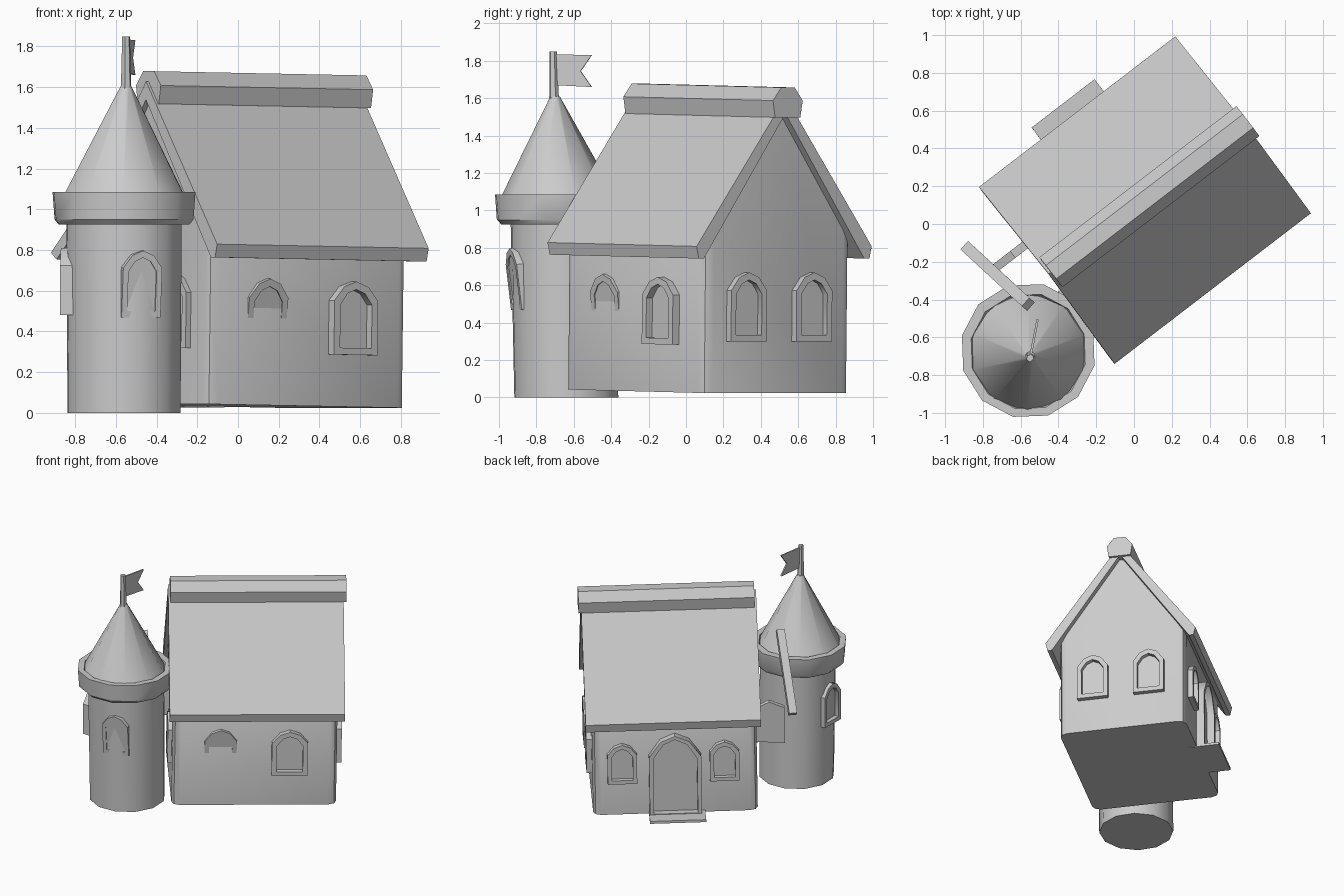
import bpy, bmesh, math
from mathutils import Matrix, Vector

if "Cube" in bpy.data.objects:
    bpy.data.objects.remove(bpy.data.objects["Cube"])

R = Matrix.Rotation
T = Matrix.Translation

stone = bpy.data.materials.new("plain_grey")
stone.diffuse_color = (0.6, 0.6, 0.6, 1)
stone.use_nodes = True
stone.node_tree.nodes["Principled BSDF"].inputs["Base Color"].default_value = stone.diffuse_color

# House frame: x along the ridge, y across it, slightly sagging to the right
HOUSE = R(math.radians(37.5), 4, 'Z') @ R(math.radians(0.9), 4, 'Y')
RIDGE = 0.065


def finish(name, bm, matrix, angle=35):
    bmesh.ops.recalc_face_normals(bm, faces=bm.faces[:])
    me = bpy.data.meshes.new(name)
    bm.to_mesh(me)
    bm.free()
    me.materials.append(stone)
    me.shade_smooth()
    me.set_sharp_from_angle(angle=math.radians(angle))
    ob = bpy.data.objects.new(name, me)
    ob.matrix_world = matrix
    bpy.context.collection.objects.link(ob)
    return ob


def loft(rings):
    """Skin equal-length rings of points and cap both ends."""
    bm = bmesh.new()
    vs = [[bm.verts.new(p) for p in ring] for ring in rings]
    n = len(vs[0])
    for a, b in zip(vs, vs[1:]):
        for i in range(n):
            bm.faces.new((a[i], a[(i + 1) % n], b[(i + 1) % n], b[i]))
    bm.faces.new(vs[0])
    bm.faces.new(vs[-1])
    return bm


def along_ridge(profile, x0, x1):
    return loft([[(x, y + RIDGE, z) for y, z in profile] for x in (x0, x1)])


def box(name, lo, hi, matrix):
    (x0, y0, z0), (x1, y1, z1) = lo, hi
    base = [(x0, y0), (x1, y0), (x1, y1), (x0, y1)]
    finish(name, loft([[(x, y, z) for x, y in base] for z in (z0, z1)]), matrix)


def circle(cx, cy, z, r, n, turn=0.3):
    return [(cx + r * math.cos(turn + 2 * math.pi * i / n),
             cy + r * math.sin(turn + 2 * math.pi * i / n), z) for i in range(n)]


def opening(name, frame, pos, facing, w, h, out=0.04, lean=0, rim=0.72):
    """Arched frame with a sunken pane; it faces -y before turning."""
    k = w / 2
    arch = [(-k, 0), (k, 0), (k, .74 * h), (.55 * k, .93 * h), (0, h),
            (-.55 * k, .93 * h), (-k, .74 * h)]
    inner = [(x * rim, h * .47 + (z - h * .47) * (rim + .08)) for x, z in arch]
    rings = [[(x, y, z) for x, z in s] for s, y in
             ((arch, .05), (arch, -out), (inner, -out), (inner, -.004))]
    m = frame @ T(Vector(pos)) @ R(math.radians(facing), 4, 'Z') @ R(math.radians(lean), 4, 'X')
    finish(name, loft(rings), m)


# House walls with gables and rounded corners
bm = along_ridge([(-.495, .035), (.495, .035), (.495, .85), (0, 1.55), (-.495, .85)], -.515, .715)
corners = [e for e in bm.edges
           if abs(e.verts[0].co.z - e.verts[1].co.z) > .3
           and abs(e.verts[0].co.y - e.verts[1].co.y) < .01]
bmesh.ops.bevel(bm, geom=corners, offset=.06, segments=2, profile=.5, affect='EDGES')
finish("house_walls", bm, HOUSE, 40)

# Roof slab and ridge cap
roof = [(0, 1.62), (.59, .82), (.575, .755), (.54, .755), (0, 1.53),
        (-.54, .755), (-.575, .755), (-.59, .82)]
finish("roof", along_ridge(roof, -.545, .765), HOUSE, 20)
cap = [(-.085, 1.51), (-.1, 1.6), (-.045, 1.67), (.045, 1.67), (.1, 1.6), (.085, 1.51)]
finish("ridge_cap", along_ridge(cap, -.53, .785), HOUSE, 30)

# Front windows: one proud of the wall, one leaning out of it
opening("front_window_right", HOUSE, (.36, -.43, .29), 0, .27, .36, .045)
opening("front_window_left", HOUSE, (-.156, -.40, .30), 0, .24, .36, .01, 7)

# Back windows, door and doorstep
for i, x in enumerate((.495, -.27)):
    opening("back_window_%d" % (i + 1), HOUSE, (x, .56, .30), 180, .22, .32)
opening("door", HOUSE, (.10, .56, .03), 180, .39, .66, .06, 0, .84)
box("doorstep", (-.12, .5, .03), (.30, .735, .05), HOUSE)

# Gable windows
for i, y in enumerate((-.16, .28)):
    opening("gable_window_%d" % (i + 1), HOUSE, (.715, y, .31), 90, .24, .37)
opening("left_gable_window", HOUSE, (-.515, -.16, .31), -90, .24, .37, .03)

# Bracket on the left gable, carrying a sloping board
side = [(-.48, .47), (-.735, .45), (-.735, .74), (-.62, .79), (-.48, .72)]
finish("bracket", loft([[(x, y, z) for x, z in side] for y in (.24, .285)]), HOUSE)
a, b = Vector((-.885, -.125, .77)), Vector((-.56, -.425, 1.26))
d = (b - a).normalized()
s = Vector((.675, .738, 0)) * .03
t = d.cross(s).normalized() * .025
finish("sloping_board", loft([[p + s + t, p - s + t, p - s - t, p + s - t] for p in (a, b)]),
       Matrix())

# Tower body, collar and cone
I = Matrix()
finish("tower_body", loft([circle(-.56, -.64, 0, .285, 12), circle(-.56, -.655, .95, .29, 12)]), I)
finish("tower_collar", loft([circle(-.56, -.665, .925, .33, 12), circle(-.56, -.67, .95, .35, 12),
                             circle(-.56, -.67, 1.085, .36, 12), circle(-.56, -.675, 1.085, .31, 12),
                             circle(-.56, -.675, 1.06, .30, 12)]), I)
finish("tower_cone", loft([circle(-.56, -.68, 1.06, .315, 10), circle(-.55, -.70, 1.61, .025, 10)]),
       I, 45)

# Tower windows
opening("tower_window_front", I, (-.48, -.895, .47), 17, .2, .33, .012, 7)
opening("tower_window_left", I, (-.83, -.67, .48), -92, .2, .33, .04)

# Pole and swallowtail flag
finish("flag_pole", loft([circle(-.55, -.705, 1.58, .027, 6), circle(-.55, -.71, 1.85, .02, 6)]), I, 50)
tail = [(0, 1.67), (.21, 1.66), (.15, 1.745), (.21, 1.83), (0, 1.835)]
finish("flag", loft([[(x, y, z) for y, z in tail] for x in (-.006, .006)]),
       T(Vector((-.55, -.71, 0))) @ R(math.radians(-11), 4, 'Z'))
